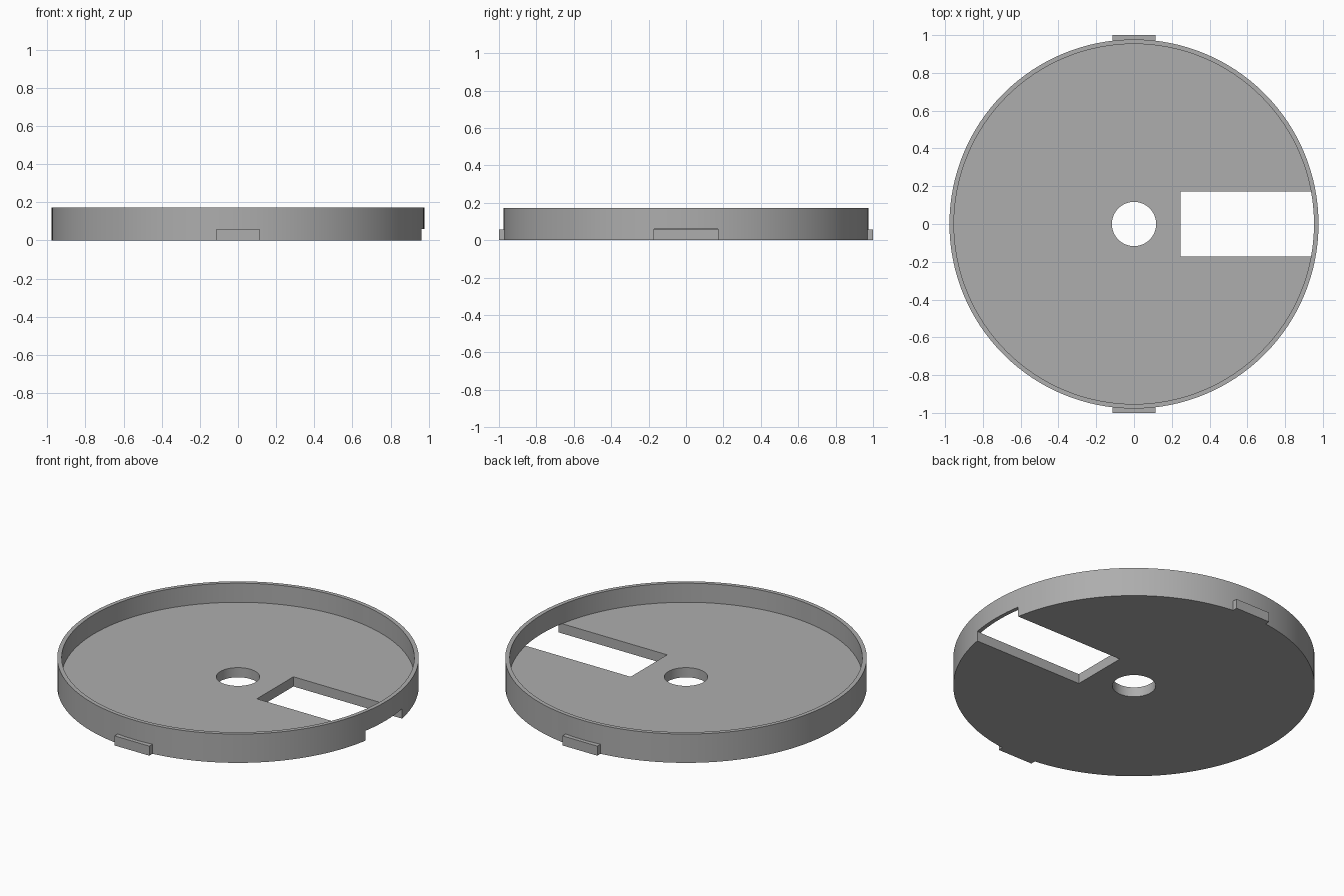
import bpy, bmesh, math

if "Cube" in bpy.data.objects:
    bpy.data.objects.remove(bpy.data.objects["Cube"])

R_OUT, R_IN, R_HOLE = 0.977, 0.953, 0.117
H, FLOOR = 0.172, 0.058
SEGS = 128

grey = bpy.data.materials.new("plain grey")
grey.diffuse_color = (0.42, 0.42, 0.42, 1)
grey.use_nodes = True
grey.node_tree.nodes["Principled BSDF"].inputs["Base Color"].default_value = grey.diffuse_color


def make_object(name, bm):
    bmesh.ops.recalc_face_normals(bm, faces=bm.faces)
    mesh = bpy.data.meshes.new(name)
    bm.to_mesh(mesh)
    bm.free()
    mesh.materials.append(grey)
    obj = bpy.data.objects.new(name, mesh)
    bpy.context.collection.objects.link(obj)
    return obj


def box(name, x0, x1, y0, y1, z0, z1):
    bm = bmesh.new()
    bmesh.ops.create_cube(bm, size=1)
    for v in bm.verts:
        v.co = ((x0 + x1) / 2 + v.co.x * (x1 - x0),
                (y0 + y1) / 2 + v.co.y * (y1 - y0),
                (z0 + z1) / 2 + v.co.z * (z1 - z0))
    return make_object(name, bm)


# Round tray: floor with a centre hole and a thin raised rim
profile = [(R_HOLE, 0), (R_OUT, 0), (R_OUT, H), (R_IN, H), (R_IN, FLOOR), (R_HOLE, FLOOR)]
bm = bmesh.new()
rings = []
for i in range(SEGS):
    a = 2 * math.pi * i / SEGS
    rings.append([bm.verts.new((r * math.cos(a), r * math.sin(a), z)) for r, z in profile])
for i in range(SEGS):
    p, q = rings[i], rings[(i + 1) % SEGS]
    for j in range(len(profile)):
        k = (j + 1) % len(profile)
        bm.faces.new((p[j], q[j], q[k], p[k]))
tray = make_object("tray", bm)

# Rectangular slot through the floor and out under the rim
cutter = box("slot_cutter", 0.245, 1.2, -0.172, 0.172, -0.1, FLOOR + 0.001)
cutter.hide_render = True
cutter.hide_set(True)
cut = tray.modifiers.new("slot", 'BOOLEAN')
cut.operation = 'DIFFERENCE'
cut.solver = 'EXACT'
cut.object = cutter
bpy.context.view_layer.objects.active = tray
tray.select_set(True)
bpy.ops.object.modifier_apply(modifier=cut.name)
bpy.data.objects.remove(cutter)
bpy.ops.object.shade_smooth_by_angle(angle=math.radians(30))

# Locking tabs at the front and back
for name, s in (("front_tab", -1), ("back_tab", 1)):
    y0, y1 = sorted((s * 0.96, s * 1.0))
    box(name, -0.115, 0.115, y0, y1, 0, 0.057)
